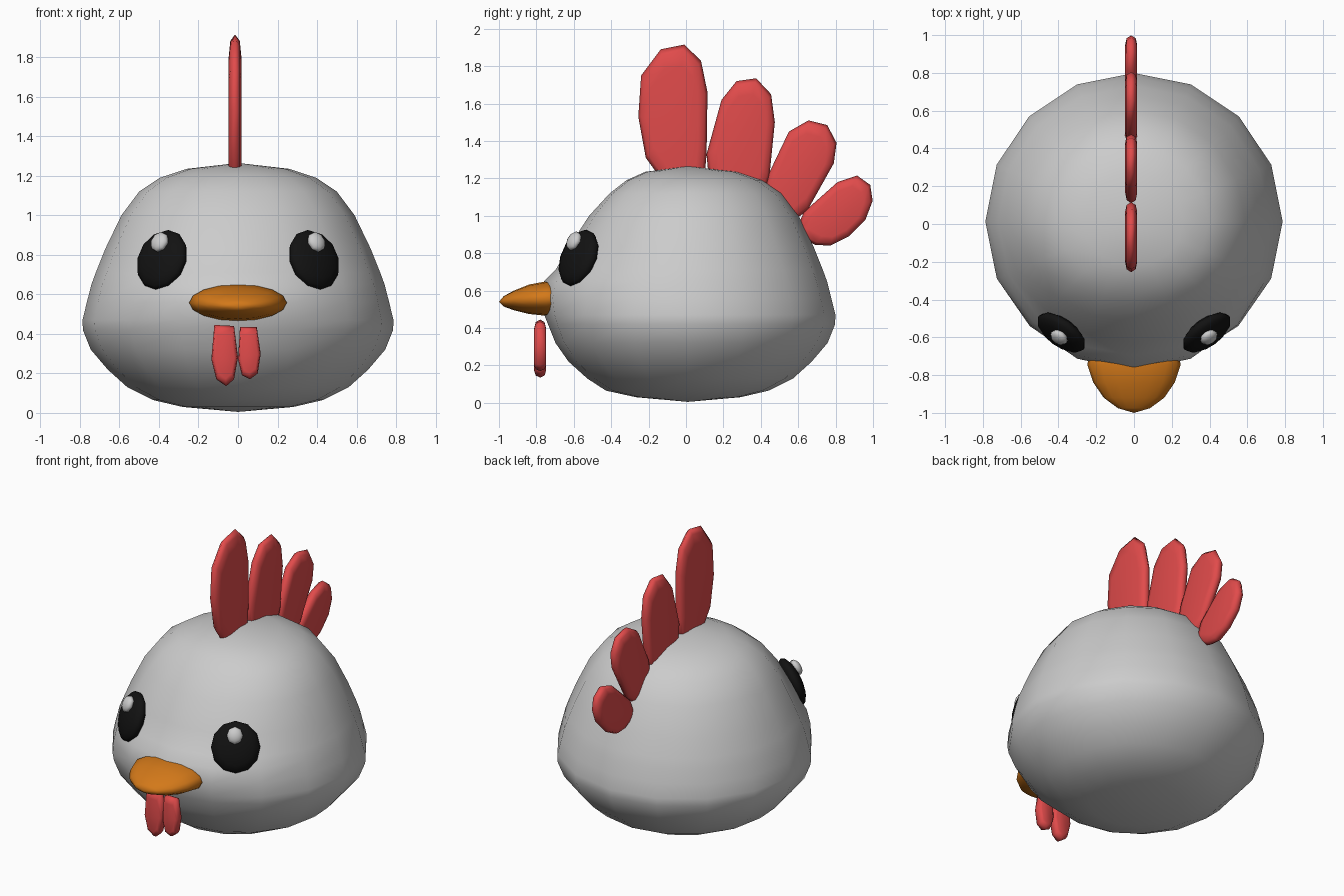
import bpy, bmesh
from math import sin, cos, pi
from mathutils import Vector, Matrix

if "Cube" in bpy.data.objects:
    bpy.data.objects.remove(bpy.data.objects["Cube"])


def material(name, rgb):
    m = bpy.data.materials.new(name)
    m.diffuse_color = (*rgb, 1)
    m.use_nodes = True
    m.node_tree.nodes["Principled BSDF"].inputs["Base Color"].default_value = m.diffuse_color
    return m


RED = material("red", (0.75, 0.07, 0.07))
ORANGE = material("orange", (0.65, 0.19, 0.01))
BLACK = material("black", (0.006, 0.006, 0.006))


def finish(bm, name, mat=None):
    bmesh.ops.recalc_face_normals(bm, faces=bm.faces)
    for f in bm.faces:
        f.smooth = True
    me = bpy.data.meshes.new(name)
    bm.to_mesh(me)
    bm.free()
    ob = bpy.data.objects.new(name, me)
    bpy.context.collection.objects.link(ob)
    if mat:
        me.materials.append(mat)
    return ob


def loft(name, rings, mat=None, start=None, end=None):
    """Skin closed rings; each end gets a pole point or a flat cap."""
    bm = bmesh.new()
    vs = [[bm.verts.new(p) for p in r] for r in rings]
    n = len(vs[0])
    for a, b in zip(vs, vs[1:]):
        for i in range(n):
            j = (i + 1) % n
            bm.faces.new((a[i], a[j], b[j], b[i]))
    for ring, pole in ((vs[0], start), (vs[-1], end)):
        if pole is None:
            bm.faces.new(ring)
        else:
            p = bm.verts.new(pole)
            for i in range(n):
                bm.faces.new((ring[i], ring[(i + 1) % n], p))
    return finish(bm, name, mat)


# Body: 16-sided rings of (height, radius, depth of the face at the centre)
profile = [(.03, .28, .28), (.065, .43, .44), (.13, .56, .54), (.22, .66, .64),
           (.32, .745, .71), (.42, .785, .75), (.47, .787, .77), (.56, .765, .79),
           (.65, .742, .77), (.71, .72, .71), (.83, .672, .64), (1.0, .59, .53),
           (1.12, .50, .42), (1.19, .395, .33), (1.235, .26, .23)]
rings = []
for z, r, front in profile:
    ring = []
    for i in range(16):
        a = i * pi / 8
        w = max(0, -sin(a)) ** 3
        k = r + (front - r) * w
        ring.append((k * cos(a), k * sin(a) + .012, z))
    rings.append(ring)
loft("body", rings, None, (0, .01, .005), (0, .01, 1.265))

# Beak: flattened, rounded rings narrowing towards the tip
rings = []
for y, hw, lo, hi in [(-.66, .23, .48, .64), (-.745, .247, .465, .65),
                      (-.84, .215, .475, .632), (-.92, .16, .495, .60),
                      (-.975, .085, .515, .57)]:
    ring = []
    for i in range(16):
        c, s = cos(i * pi / 8), sin(i * pi / 8)
        ring.append((hw * c, y, (lo + hi) / 2 + (hi - lo) / 2 * s))
    rings.append(ring)
loft("beak", rings, ORANGE, None, (0, -1.0, .54))


def slab(name, pts, place, half):
    """Pillow-edged slab from a 2D outline."""
    c = sum((Vector(p) for p in pts), Vector((0, 0))) / len(pts)
    layers = [(-half, .72), (-half * .75, .92), (0, 1), (half * .75, .92), (half, .72)]
    loft(name, [[place(*(c + (Vector(p) - c) * s), d) for p in pts]
                for d, s in layers], RED)


# Comb: four lobes fanned along the centre line
comb = [
    [(-.15, 1.22), (-.215, 1.31), (-.255, 1.53), (-.24, 1.75), (-.135, 1.89), (-.01, 1.915),
     (.08, 1.83), (.115, 1.66), (.11, 1.33), (.09, 1.1), (-.08, 1.1)],
    [(.11, 1.33), (.19, 1.62), (.27, 1.72), (.375, 1.735), (.455, 1.65), (.475, 1.5),
     (.445, 1.2), (.38, 1.03), (.13, 1.1)],
    [(.44, 1.22), (.55, 1.45), (.655, 1.51), (.755, 1.485), (.805, 1.39), (.79, 1.28),
     (.65, 1.03), (.52, .93), (.40, 1.05)],
    [(.63, 1.02), (.81, 1.18), (.915, 1.215), (.985, 1.165), (.998, 1.08), (.96, .98),
     (.87, .89), (.77, .84), (.69, .845), (.58, .9)],
]
for i, pts in enumerate(comb):
    slab(f"comb_lobe_{i + 1}", pts, lambda u, v, d: (-.015 + d, u, v), .032)

# Wattles: two hanging drops under the beak
wattles = {
    "left": [(-.12, .445), (-.02, .44), (0, .28), (-.02, .17), (-.06, .135), (-.11, .17), (-.135, .27)],
    "right": [(.01, .435), (.095, .435), (.115, .3), (.1, .2), (.06, .17), (.02, .19), (0, .27)],
}
for side, pts in wattles.items():
    slab("wattle_" + side, pts, lambda u, v, d: (u, -.78 + d, v), .032)


def lens(name, centre, normal, size, mat=None, segs=12):
    """Flattened ball lying on the surface with the given normal."""
    n = Vector(normal).normalized()
    side = Vector((0, 0, 1)).cross(n).normalized()
    up = n.cross(side)
    m = Matrix((side * size[0], up * size[1], n * size[2])).transposed().to_4x4()
    m.translation = centre
    bm = bmesh.new()
    bmesh.ops.create_uvsphere(bm, u_segments=segs, v_segments=8, radius=1, matrix=m)
    finish(bm, name, mat)


# Eyes with highlights
for side, s in (("left", -1), ("right", 1)):
    lens("eye_" + side, (s * .385, -.575, .775), (s * .56, -.77, .34), (.15, .16, .055), BLACK)
    lens("eye_highlight_" + side, (s * .397, -.60, .865), (s * .5, -.75, .45), (.05, .055, .03), None, 8)
